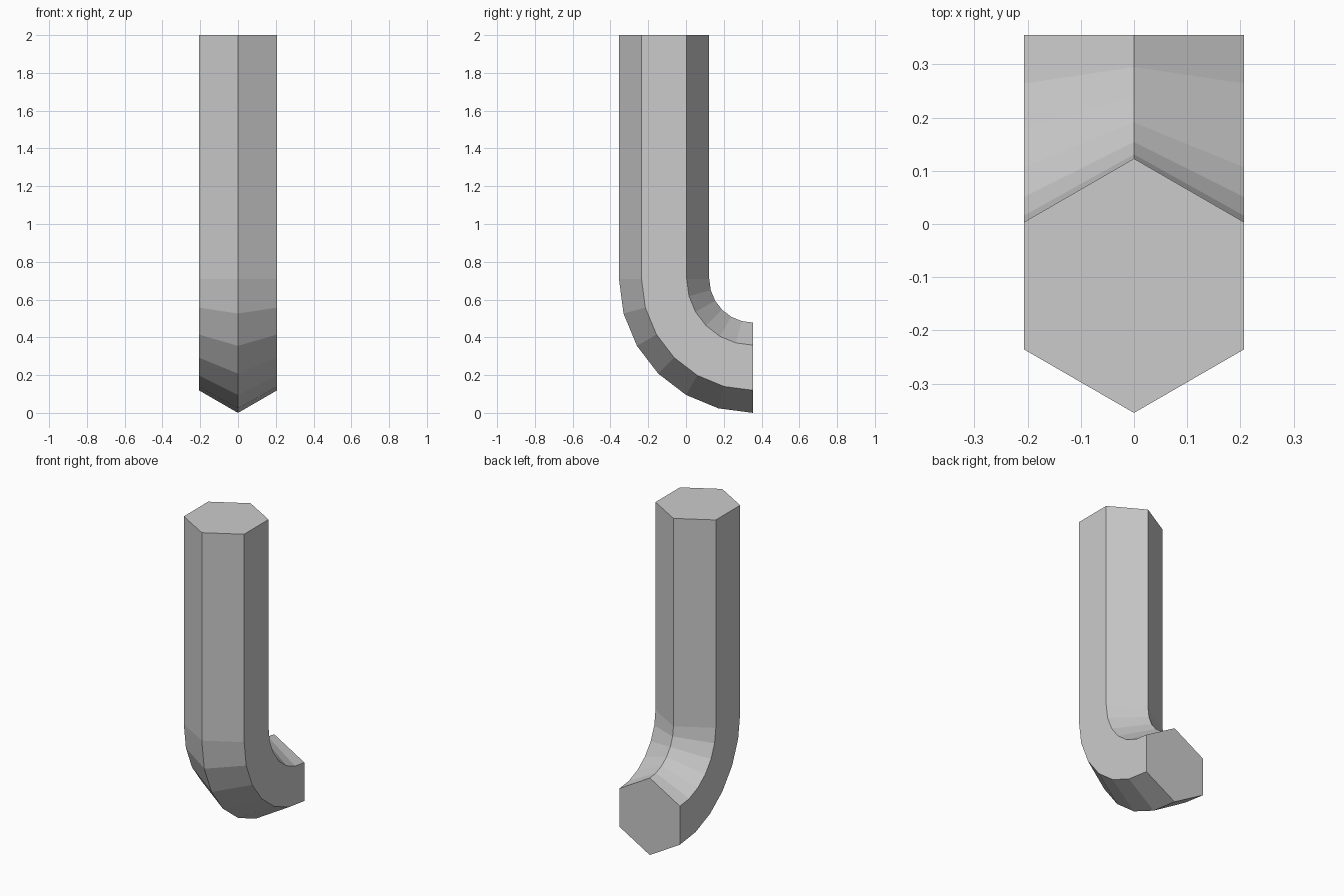
import bpy, bmesh
from math import sin, cos, pi

if "Cube" in bpy.data.objects:
    bpy.data.objects.remove(bpy.data.objects["Cube"])

HEX_R = 0.239              # circumradius of the hexagonal bar
BEND_R = 0.471             # bend radius along the bar centre
BEND_Y = 0.355             # bend centre
BEND_Z = BEND_R + HEX_R
STEPS = 6

bm = bmesh.new()


def ring(angle, lift=0.0):
    """Hexagonal cross-section swept about the bend centre."""
    verts = []
    for i in range(6):
        t = i * pi / 3
        r = BEND_R - HEX_R * cos(t)
        verts.append(bm.verts.new((HEX_R * sin(t),
                                   BEND_Y - r * cos(angle),
                                   BEND_Z - r * sin(angle) + lift)))
    return verts


# Straight shank, then the quarter bend
rings = [ring(0, 2 - BEND_Z)]
rings += [ring(k * pi / 2 / STEPS) for k in range(STEPS + 1)]
for a, b in zip(rings, rings[1:]):
    for i in range(6):
        j = (i + 1) % 6
        bm.faces.new((a[i], a[j], b[j], b[i]))

# End caps
bm.faces.new(rings[0])
bm.faces.new(rings[-1])
bmesh.ops.recalc_face_normals(bm, faces=bm.faces)

mesh = bpy.data.meshes.new("bent_hex_bar")
bm.to_mesh(mesh)
bm.free()
bpy.context.collection.objects.link(bpy.data.objects.new("bent_hex_bar", mesh))
